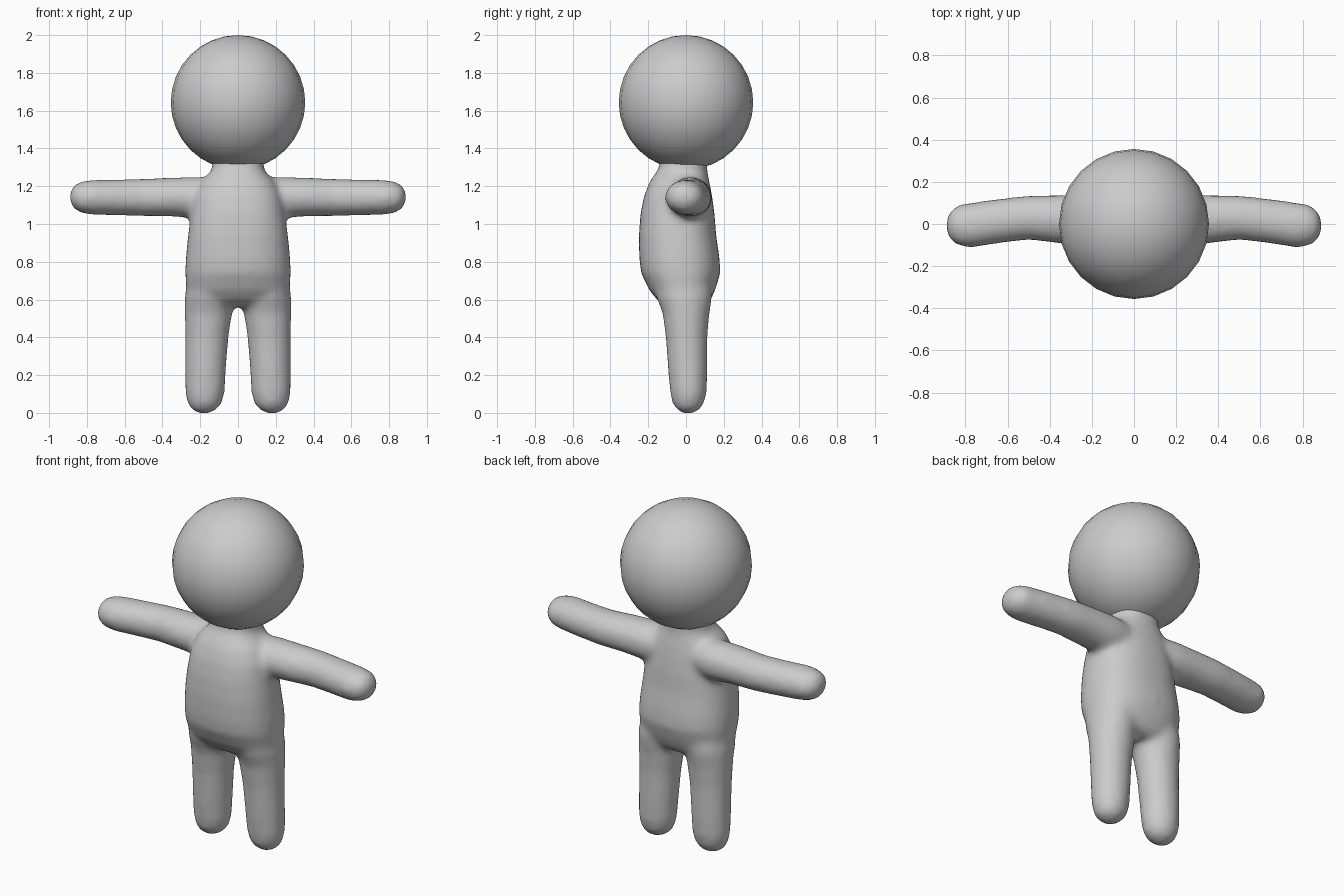
import bpy, bmesh, math

if "Cube" in bpy.data.objects:
    bpy.data.objects.remove(bpy.data.objects["Cube"])


def loft(bm, rings, axis, side=1, n=28, power=1.0):
    """Closed tube; each ring = (min u, max u, min v, max v, position on axis)."""
    loops = []
    for u0, u1, v0, v1, t in rings:
        loop = []
        for i in range(n):
            a = 2 * math.pi * i / n
            c, s = math.cos(a), math.sin(a)
            u = (u0 + u1) / 2 + (u1 - u0) / 2 * math.copysign(abs(c) ** power, c)
            v = (v0 + v1) / 2 + (v1 - v0) / 2 * math.copysign(abs(s) ** power, s)
            co = (u * side, v, t) if axis == 'Z' else (t * side, u, v)
            loop.append(bm.verts.new(co))
        loops.append(loop)
    faces = [bm.faces.new(loops[0]), bm.faces.new(loops[-1])]
    for a, b in zip(loops, loops[1:]):
        for i in range(n):
            j = (i + 1) % n
            faces.append(bm.faces.new((a[i], a[j], b[j], b[i])))
    bmesh.ops.recalc_face_normals(bm, faces=faces)


bm = bmesh.new()

# torso and neck: half width, front y, back y, z
torso = [(.17, -.09, .09, .56), (.24, -.15, .13, .595), (.275, -.195, .155, .65),
         (.28, -.238, .182, .74), (.277, -.248, .178, .82), (.265, -.25, .16, .94),
         (.25, -.242, .152, 1.05), (.235, -.225, .14, 1.14), (.20, -.195, .125, 1.22),
         (.155, -.165, .115, 1.265), (.133, -.14, .112, 1.30), (.14, -.14, .115, 1.36)]
loft(bm, [(-w, w, f, b, z) for w, f, b, z in torso], 'Z', power=0.85)

# legs: inner x, outer x, front y, back y, z
leg = [(.155, .205, -.015, .035, -.003), (.115, .245, -.048, .07, .015),
       (.085, .268, -.072, .096, .05), (.07, .28, -.085, .11, .11),
       (.064, .28, -.095, .114, .22), (.05, .28, -.108, .114, .40),
       (.03, .283, -.125, .125, .53), (.02, .283, -.16, .14, .62),
       (.02, .26, -.15, .13, .72)]
# arms: front y, back y, bottom z, top z, x
arm = [(-.08, .12, 1.04, 1.24, .08), (-.095, .138, 1.03, 1.25, .22),
       (-.092, .138, 1.04, 1.245, .36), (-.075, .135, 1.042, 1.24, .50),
       (-.092, .12, 1.045, 1.236, .64), (-.113, .102, 1.048, 1.234, .77),
       (-.105, .092, 1.058, 1.225, .83), (-.08, .065, 1.08, 1.205, .87),
       (-.035, .02, 1.12, 1.165, .89)]
for side in (1, -1):
    loft(bm, leg, 'Z', side)
    loft(bm, arm, 'X', side)

# merge the parts into one soft body
mesh = bpy.data.meshes.new("body")
bm.to_mesh(mesh)
bm.free()
body = bpy.data.objects.new("body", mesh)
bpy.context.collection.objects.link(body)
remesh = body.modifiers.new("fuse", 'REMESH')
remesh.mode = 'VOXEL'
remesh.voxel_size = 0.018
remesh.use_smooth_shade = True
soften = body.modifiers.new("soften", 'SMOOTH')
soften.factor = 0.5
soften.iterations = 10

# head
bpy.ops.mesh.primitive_uv_sphere_add(segments=24, ring_count=16, radius=0.356,
                                     location=(0, 0, 1.644))
head = bpy.context.object
head.name = "head"
bpy.ops.object.shade_smooth()
